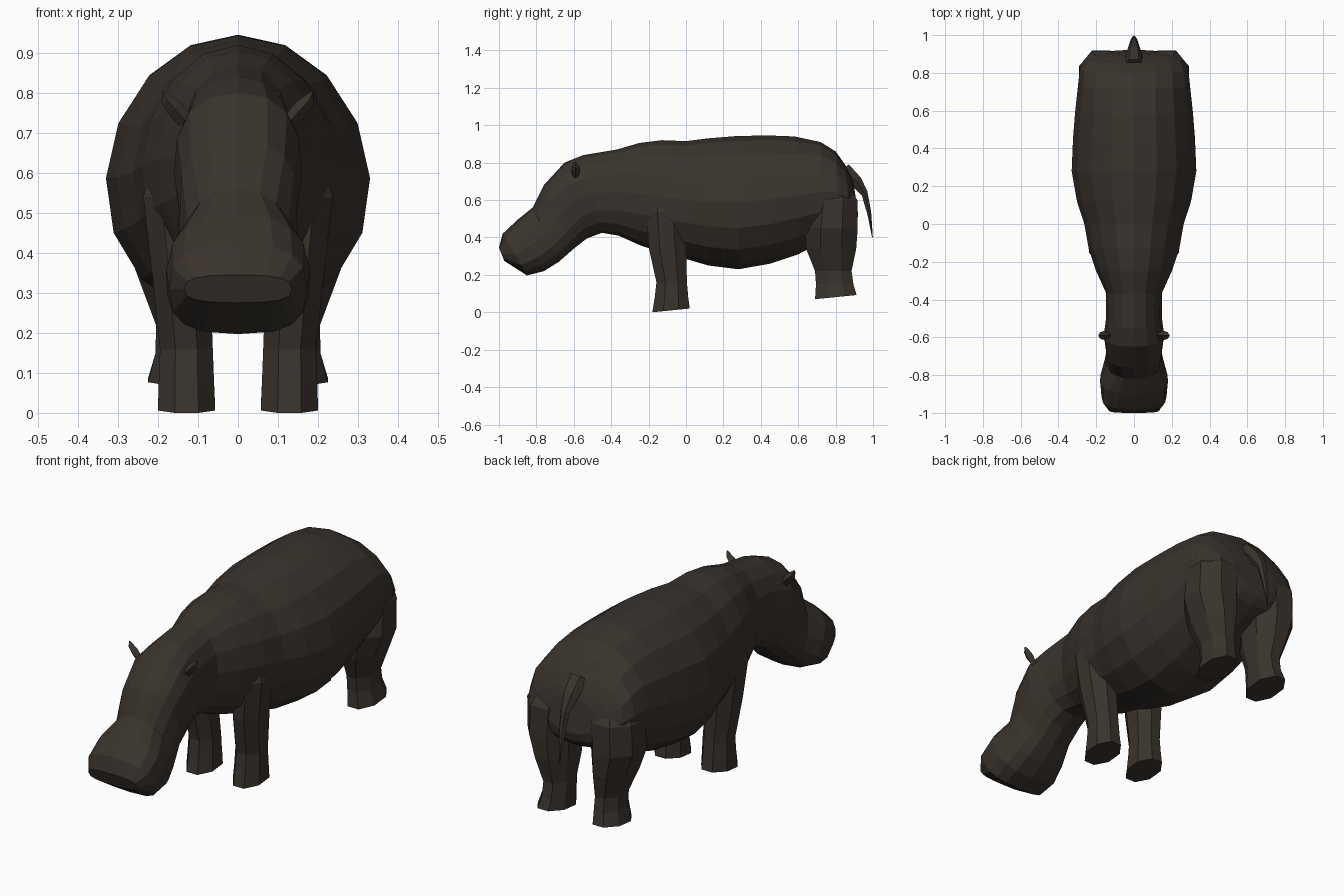
import bpy, bmesh, math
from mathutils import Vector

hide = bpy.data.materials.new("dark brown hide")
hide.diffuse_color = (0.042, 0.033, 0.026, 1)


def loft(name, rings):
    """Skin a list of closed rings and cap both ends."""
    bm = bmesh.new()
    loops = [[bm.verts.new(p) for p in ring] for ring in rings]
    n = len(loops[0])
    for a, b in zip(loops, loops[1:]):
        for i in range(n):
            j = (i + 1) % n
            bm.faces.new((a[i], a[j], b[j], b[i]))
    bm.faces.new(loops[0])
    bm.faces.new(loops[-1])
    bmesh.ops.recalc_face_normals(bm, faces=bm.faces)
    mesh = bpy.data.meshes.new(name)
    bm.to_mesh(mesh)
    bm.free()
    mesh.materials.append(hide)
    obj = bpy.data.objects.new(name, mesh)
    bpy.context.collection.objects.link(obj)
    return obj


def power(v, e):
    return math.copysign(abs(v) ** e, v)


def body_ring(ty, tz, by, bz, w, e, k, n=16):
    """Rounded section from a top point to a bottom point; k widens the lower half."""
    top, bottom = Vector((0, ty, tz)), Vector((0, by, bz))
    ring = []
    for i in range(n):
        a = math.tau * i / n
        c, s = power(math.cos(a), e), power(math.sin(a), e)
        p = top.lerp(bottom, (1 - c) / 2)
        p.x = w * s * (1 - k * c)
        ring.append(p)
    return ring


def leg_ring(side, z, x0, x1, y0, y1, slope=0.0):
    """Chamfered eight-sided section filling a box."""
    ring = []
    for i in range(8):
        a = math.tau * (i + 0.5) / 8
        r = 0.5 / math.cos(math.pi / 8)
        x = (x0 + x1) / 2 + (x1 - x0) * r * math.cos(a)
        y = (y0 + y1) / 2 + (y1 - y0) * r * math.sin(a)
        ring.append((side * x, y, z + slope * (y - y0)))
    return ring


# Muzzle, head, neck, barrel and rump: top y, top z, bottom y, bottom z, half width, roundness, low widening
sections = [
    (-1.00, 0.345, -0.972, 0.275, 0.135, 0.7, 0),
    (-0.98, 0.42, -0.85, 0.197, 0.172, 0.7, 0),
    (-0.90, 0.495, -0.76, 0.22, 0.18, 0.75, 0.08),
    (-0.82, 0.56, -0.68, 0.27, 0.15, 0.8, 0.22),
    (-0.76, 0.68, -0.60, 0.34, 0.147, 0.75, -0.03),
    (-0.65, 0.80, -0.53, 0.395, 0.16, 0.85, -0.04),
    (-0.55, 0.84, -0.45, 0.425, 0.148, 0.9, 0),
    (-0.37, 0.87, -0.36, 0.41, 0.148, 0.9, 0.05),
    (-0.25, 0.905, -0.25, 0.36, 0.20, 0.95, 0.06),
    (-0.13, 0.92, -0.13, 0.32, 0.24, 1.0, 0.06),
    (0.00, 0.915, 0.00, 0.285, 0.263, 1.0, 0.05),
    (0.12, 0.93, 0.12, 0.25, 0.302, 1.0, 0.05),
    (0.28, 0.943, 0.28, 0.23, 0.33, 1.0, 0.05),
    (0.45, 0.945, 0.45, 0.26, 0.323, 1.0, 0.05),
    (0.58, 0.94, 0.60, 0.31, 0.312, 1.0, 0.05),
    (0.72, 0.91, 0.735, 0.38, 0.297, 0.95, 0.05),
    (0.80, 0.86, 0.83, 0.42, 0.288, 0.95, 0.03),
    (0.85, 0.79, 0.885, 0.45, 0.262, 0.95, 0),
    (0.88, 0.73, 0.91, 0.48, 0.215, 0.95, 0),
    (0.897, 0.685, 0.921, 0.52, 0.14, 0.95, 0),
]
loft("body", [body_ring(*s) for s in sections])

# Leg sections from the sole up: z, inner x, outer x, front y, back y
front_leg = [
    (0.00, 0.057, 0.20, -0.18, 0.02, 0.1),
    (0.08, 0.06, 0.198, -0.167, 0.012),
    (0.16, 0.063, 0.195, -0.158, 0.005),
    (0.35, 0.07, 0.215, -0.20, 0.00),
    (0.54, 0.08, 0.237, -0.212, -0.01),
    (0.68, 0.09, 0.19, -0.16, -0.05),
]
hind_leg = [
    (0.07, 0.08, 0.225, 0.69, 0.912, 0.1),
    (0.15, 0.08, 0.206, 0.695, 0.895),
    (0.22, 0.08, 0.205, 0.69, 0.885),
    (0.34, 0.07, 0.25, 0.642, 0.91),
    (0.45, 0.06, 0.29, 0.638, 0.918),
    (0.60, 0.05, 0.288, 0.66, 0.916),
    (0.72, 0.08, 0.22, 0.71, 0.84),
]
# Ear sections: centre x, centre z, half size across and along
ear = [(0.132, 0.73, 0.02, 0.016), (0.158, 0.76, 0.022, 0.024),
       (0.178, 0.782, 0.016, 0.018), (0.187, 0.802, 0.003, 0.004)]

for side, label in ((-1, "left"), (1, "right")):
    loft(f"front_leg_{label}", [leg_ring(side, *r) for r in front_leg])
    loft(f"hind_leg_{label}", [leg_ring(side, *r) for r in hind_leg])
    rings = []
    for x, z, a, b in ear:
        rings.append([(side * (x + a * 0.7), -0.59, z - a * 0.7), (side * x, -0.59 + b, z),
                      (side * (x - a * 0.7), -0.59, z + a * 0.7), (side * x, -0.59 - b, z)])
    loft(f"ear_{label}", rings)

# Drooping tail: y, z, half width
tail = [(0.84, 0.765, 0.05), (0.91, 0.70, 0.04), (0.955, 0.635, 0.024),
        (0.98, 0.53, 0.016), (0.997, 0.40, 0.003)]
rings = []
for y, z, r in tail:
    rings.append([(r * math.cos(math.tau * i / 6), y + r * 0.7 * math.sin(math.tau * i / 6),
                   z + r * 0.6 * math.sin(math.tau * i / 6)) for i in range(6)])
loft("tail", rings)
